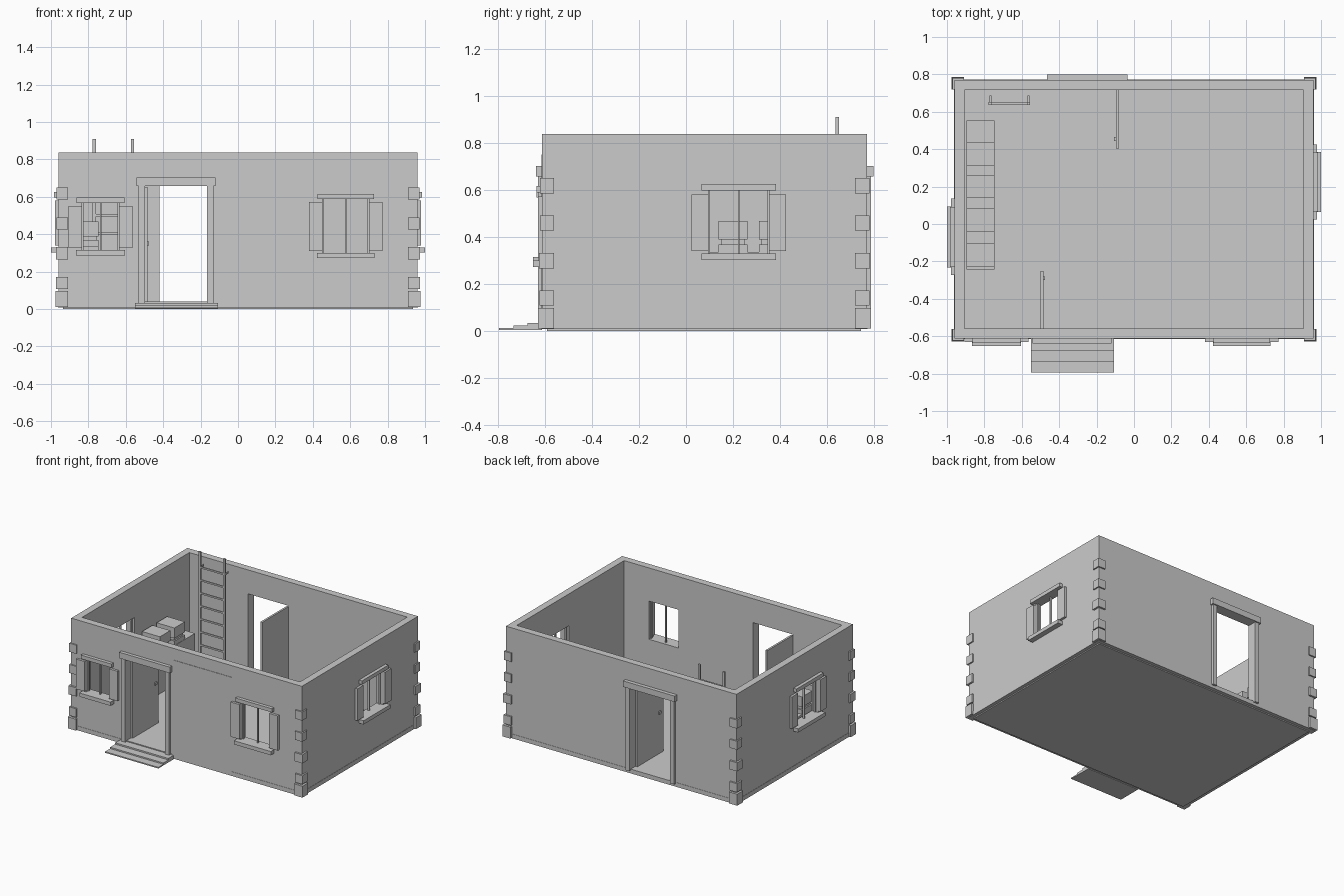
import bpy
import bmesh
from mathutils import Vector

cube = bpy.data.objects.get("Cube")
if cube:
    bpy.data.objects.remove(cube, do_unlink=True)

# Single plain grey for the whole house
grey = bpy.data.materials.new("plain_grey")
grey.use_nodes = True
GREY = (0.6, 0.6, 0.6, 1)
grey.diffuse_color = GREY
grey.node_tree.nodes["Principled BSDF"].inputs["Base Color"].default_value = GREY


def boxes(name, ranges):
    """One object made of boxes, each given as (x0, x1, y0, y1, z0, z1)."""
    bm = bmesh.new()
    for x0, x1, y0, y1, z0, z1 in ranges:
        low = Vector((min(x0, x1), min(y0, y1), z0))
        high = Vector((max(x0, x1), max(y0, y1), z1))
        for v in bmesh.ops.create_cube(bm, size=1)["verts"]:
            v.co = [l + (c + 0.5) * (h - l) for l, h, c in zip(low, high, v.co)]
    mesh = bpy.data.meshes.new(name)
    bm.to_mesh(mesh)
    bm.free()
    mesh.materials.append(grey)
    ob = bpy.data.objects.new(name, mesh)
    bpy.context.collection.objects.link(ob)
    return ob


# Main extents
X, FRONT, BACK, T = 0.96, -0.612, 0.77, 0.053
FLOOR, TOP, DOOR_TOP = 0.04, 0.837, 0.657
openings = []


def wall_box(side, a0, a1, d0, d1, z0, z1):
    """Box on a wall: a runs along the wall, d is distance outward from it."""
    if side == "front":
        return (a0, a1, FRONT - d0, FRONT - d1, z0, z1)
    if side == "back":
        return (a0, a1, BACK + d0, BACK + d1, z0, z1)
    s = 1 if side == "left" else -1
    return (s * (X + d0), s * (X + d1), a0, a1, z0, z1)


def window(name, side, a0, a1, z0, z1):
    openings.append(wall_box(side, a0, a1, -0.1, 0.1, z0, z1))
    mid = (a0 + a1) / 2
    # Shutters on each side of the opening
    boxes(name + "_shutters", [
        wall_box(side, a0 - 0.072, a0, 0, 0.018, z0 + 0.01, z1 - 0.017),
        wall_box(side, a1, a1 + 0.072, 0, 0.018, z0 + 0.01, z1 - 0.017)])
    # Sill and head
    boxes(name + "_sill", [wall_box(side, a0 - 0.03, a1 + 0.03, -0.01, 0.04, z0 - 0.028, z0)])
    boxes(name + "_head", [wall_box(side, a0 - 0.028, a1 + 0.028, -0.01, 0.025, z1, z1 + 0.028)])
    # Thin frame with a centre bar
    boxes(name + "_frame", [
        wall_box(side, a, a + 0.008, -0.035, -0.02, z0, z1)
        for a in (a0, mid - 0.004, a1 - 0.008)])


def doorway(name, side, a0, a1, lintel_depth):
    openings.append(wall_box(side, a0, a1, -0.1, 0.1, FLOOR, DOOR_TOP))
    boxes(name + "_posts", [
        wall_box(side, a, a + 0.033, -0.01, 0.018, 0.03, DOOR_TOP)
        for a in (a0 - 0.033, a1)])
    boxes(name + "_lintel", [
        wall_box(side, a0 - 0.045, a1 + 0.045, -0.01, lintel_depth, DOOR_TOP, 0.702)])


window("front_right_window", "front", -0.835, -0.635, 0.315, 0.567)
window("front_left_window", "front", 0.452, 0.70, 0.30, 0.588)
window("left_window", "left", 0.095, 0.354, 0.33, 0.597)
window("right_window", "right", -0.202, 0.064, 0.33, 0.597)
doorway("front_door", "front", -0.498, -0.165, 0.026)
doorway("back_door", "back", -0.42, -0.08, 0.028)

# Walls: hollow shell with the openings cut through
walls = boxes("walls", [(-X, X, FRONT, BACK, FLOOR, TOP)])
hollow = (-X + T, X - T, FRONT + T, BACK - T, 0, 1)
for cut in [hollow] + openings:
    cutter = boxes("cutter", [cut])
    cutter.hide_render = True
    mod = walls.modifiers.new("cut", "BOOLEAN")
    mod.operation = "DIFFERENCE"
    mod.solver = "EXACT"
    mod.object = cutter
bpy.context.view_layer.update()
graph = bpy.context.evaluated_depsgraph_get()
finished = bpy.data.meshes.new_from_object(walls.evaluated_get(graph))
cutters = [m.object for m in walls.modifiers]
walls.modifiers.clear()
walls.data = finished
for c in cutters:
    bpy.data.objects.remove(c, do_unlink=True)

# Floor slab and recessed footing
boxes("floor_slab", [(-X - 0.002, X + 0.002, FRONT - 0.002, BACK + 0.002, 0.008, FLOOR)])
boxes("footing", [(-X + 0.025, X - 0.025, FRONT + 0.02, BACK - 0.025, 0, 0.01)])

# Corner stones, larger at the base
stones = []
for sx in (-1, 1):
    for y, sy in ((FRONT, -1), (BACK, 1)):
        for z0, z1, out in ((0.01, 0.096, 0.017), (0.107, 0.172, 0.012), (0.266, 0.331, 0.014),
                            (0.426, 0.49, 0.01), (0.585, 0.65, 0.01)):
            stones.append((sx * (X - 0.05), sx * (X + out), y - sy * 0.05, y + sy * out, z0, z1))
boxes("corner_stones", stones)

# Front steps
boxes("front_steps", [
    (-0.55, -0.107, y, FRONT, 0.003, z)
    for y, z in ((-0.795, 0.012), (-0.735, 0.022), (-0.675, 0.033))])

# Open door leaves with knobs
boxes("front_door_leaf", [(-0.50, -0.485, FRONT + T, -0.25, FLOOR, DOOR_TOP - 0.005)])
boxes("back_door_leaf", [(-0.096, -0.081, 0.405, BACK - T, FLOOR, DOOR_TOP - 0.005)])
for name, x, y in (("front_door_knob", -0.483, -0.29), ("back_door_knob", -0.1, 0.455)):
    boxes(name, [(x - 0.007, x + 0.007, y - 0.01, y + 0.01, 0.34, 0.36)])

# Ladder with wall hooks
boxes("ladder_rails", [(x - 0.009, x + 0.009, 0.637, 0.652, FLOOR, 0.91)
                       for x in (-0.768, -0.564)])
boxes("ladder_rungs", [(-0.768, -0.564, 0.639, 0.649, z, z + 0.012)
                       for z in (0.105 + 0.0975 * i for i in range(8))])
boxes("ladder_hooks", [(x - 0.005, x + 0.005, 0.65, 0.687, 0.785, 0.797)
                       for x in (-0.768, -0.564)])

# Long bench with stacked blocks
boxes("bench", [(-0.895, -0.745, -0.243, 0.553, FLOOR, 0.335)])
blocks = []
for y in (-0.227, -0.04, 0.138, 0.311):
    blocks += [(-0.895, -0.747, y, y + 0.124, 0.33, 0.368),
               (-0.885, -0.757, y + 0.01, y + 0.114, 0.36, 0.395),
               (-0.895, -0.747, y, y + 0.124, 0.389, 0.467)]
boxes("bench_blocks", blocks)

# Thin flat panel on the front wall
boxes("front_panel", [(-0.11, 0.375, FRONT - 0.003, FRONT, FLOOR, 0.75)])
